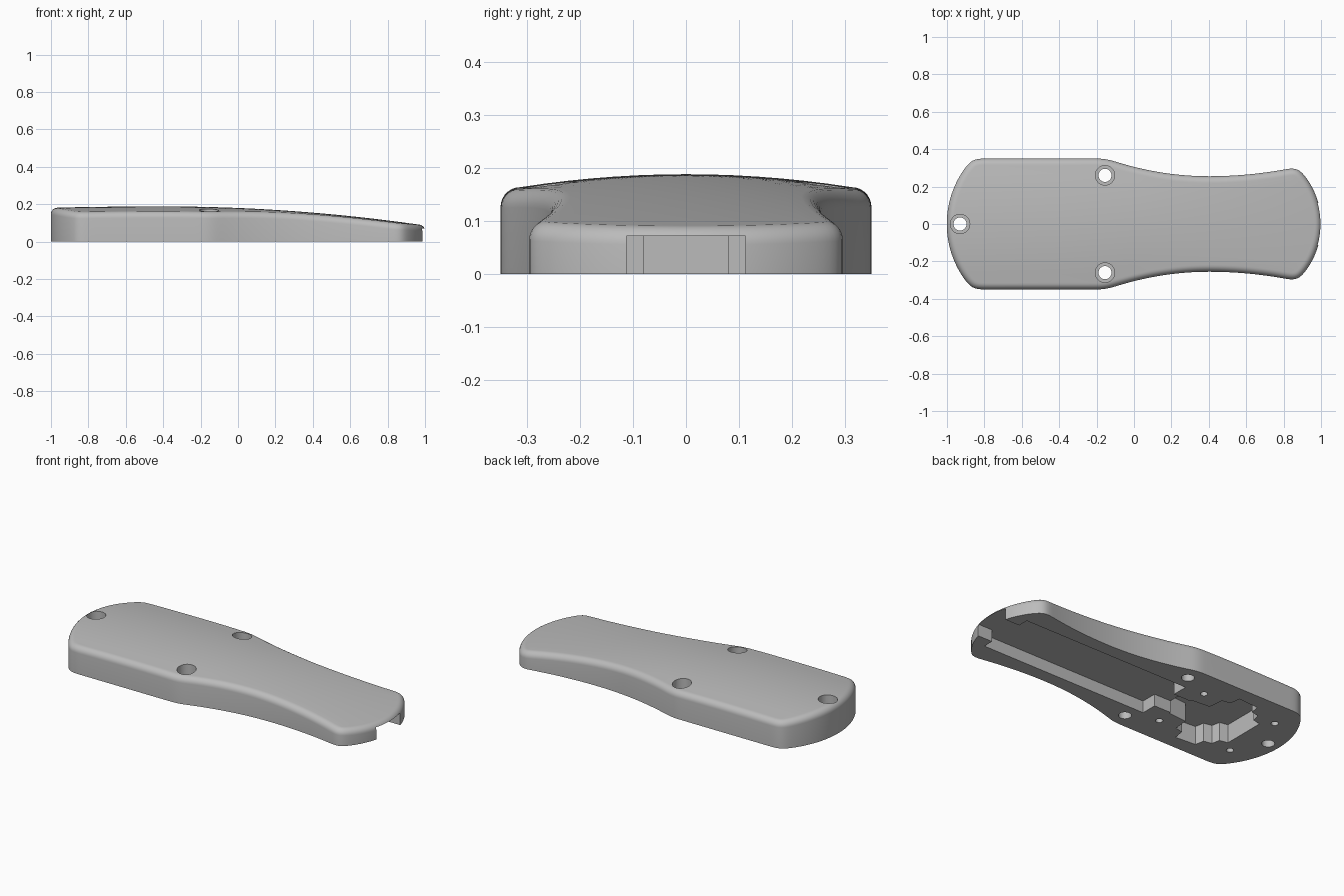
import bpy, bmesh, math
from mathutils import Vector

if "Cube" in bpy.data.objects:
    bpy.data.objects.remove(bpy.data.objects["Cube"])

grey = bpy.data.materials.new("light grey")
grey.use_nodes = True
colour = (0.5, 0.5, 0.5, 1)
grey.diffuse_color = colour
grey.node_tree.nodes["Principled BSDF"].inputs["Base Color"].default_value = colour

FILLET = 0.037


def new_object(name, bm):
    bmesh.ops.recalc_face_normals(bm, faces=bm.faces)
    mesh = bpy.data.meshes.new(name)
    bm.to_mesh(mesh)
    bm.free()
    mesh.materials.append(grey)
    ob = bpy.data.objects.new(name, mesh)
    bpy.context.collection.objects.link(ob)
    return ob


def end_arc(tip, depth, width):
    # Shallow arc from the tip on the centre line out to the half width
    radius = (width ** 2 + depth ** 2) / (2 * abs(depth))
    side = math.copysign(1, depth)
    top = math.asin(width / radius)
    return [Vector((tip + side * radius * (1 - math.cos(top * i / 40)),
                    radius * math.sin(top * i / 40))) for i in range(41)]


def waist(x):
    if x < 0.4:
        return 0.255 + 0.095 * ((0.4 - x) / 0.55) ** 2
    return 0.255 + 0.047 * ((x - 0.4) / 0.46) ** 2


def resample(points, count):
    lengths = [(b - a).length for a, b in zip(points, points[1:])]
    total, out, k, done = sum(lengths), [points[0]], 0, 0
    for i in range(1, count):
        target = total * i / count
        while done + lengths[k] < target:
            done += lengths[k]
            k += 1
        out.append(points[k].lerp(points[k + 1], (target - done) / lengths[k]))
    return out + [points[-1]]


def crown_height(x, y):
    # Long slope towards the narrow end, gentle crown across
    drop = 0.052 * (x + 0.4) ** 2 if x > -0.4 else 0.02 * (x + 0.4) ** 2
    fade = 1 - 0.7 * max(0, min(1, x))
    return 0.188 - drop - 0.25 * fade * y * y


# Half outline: wide end, straight flank, waist, narrow end
half = end_arc(-1.002, 0.14, 0.35) + [Vector((-0.15, 0.35))]
half += [Vector((x, waist(x))) for x in (-0.15 + 1.02 * i / 60 for i in range(1, 61))]
half += list(reversed(end_arc(1.002, -0.13, waist(0.87))))
COUNT = 150
half = resample(half, COUNT)
loop = half + [Vector((p.x, -p.y)) for p in reversed(half[1:-1])]
n = len(loop)
for _ in range(7):
    loop = [(loop[i - 1] + 2 * loop[i] + loop[(i + 1) % n]) / 4 for i in range(n)]
normals = []
for i in range(n):
    t = (loop[(i + 1) % n] - loop[i - 1]).normalized()
    normals.append(Vector((-t.y, t.x)))

# Body shell: bottom, walls, rolled edge, crowned top
bm = bmesh.new()
inner = [p - nrm * FILLET for p, nrm in zip(loop, normals)]
tops = [crown_height(p.x, p.y) for p in inner]
rings = [[bm.verts.new((p.x, p.y, 0)) for p in loop]]
STEPS = 7
for s in range(STEPS + 1):
    a = math.pi / 2 * s / STEPS
    inset = FILLET * (1 - math.cos(a))
    fall = FILLET * (1 - math.sin(a))
    rings.append([bm.verts.new((*(p - nrm * inset), z - fall))
                  for p, nrm, z in zip(loop, normals, tops)])
bm.faces.new(rings[0])
for low, high in zip(rings, rings[1:]):
    for i in range(n):
        j = (i + 1) % n
        bm.faces.new((low[i], low[j], high[j], high[i]))
ACROSS = 14
strips = []
for i in range(1, COUNT):
    left, right = rings[-1][i], rings[-1][n - i]
    row = [left]
    for k in range(1, ACROSS):
        x, y, _ = left.co.lerp(right.co, k / ACROSS)
        row.append(bm.verts.new((x, y, crown_height(x, y))))
    strips.append(row + [right])
for a, b in zip(strips, strips[1:]):
    for k in range(ACROSS):
        bm.faces.new((a[k], b[k], b[k + 1], a[k + 1]))
for tip, row in ((rings[-1][0], strips[0]), (rings[-1][COUNT], strips[-1])):
    for k in range(ACROSS):
        bm.faces.new((tip, row[k], row[k + 1]))
body = new_object("handle_shell", bm)


def cut(outline, z0, z1):
    # Subtract an upright prism from the body
    c = bmesh.new()
    face = c.faces.new([c.verts.new((x, y, z0)) for x, y in outline])
    grown = bmesh.ops.extrude_face_region(c, geom=[face])["geom"]
    bmesh.ops.translate(c, vec=(0, 0, z1 - z0),
                        verts=[v for v in grown if isinstance(v, bmesh.types.BMVert)])
    cutter = new_object("cutter", c)
    cutter.hide_render = True
    mod = body.modifiers.new("cut", "BOOLEAN")
    mod.operation, mod.solver, mod.object = "DIFFERENCE", "EXACT", cutter
    bpy.context.view_layer.update()
    graph = bpy.context.evaluated_depsgraph_get()
    mesh = bpy.data.meshes.new_from_object(body.evaluated_get(graph))
    body.modifiers.clear()
    body.data = mesh
    bpy.data.objects.remove(cutter)


def circle(x, y, r, sides=32):
    return [(x + r * math.cos(math.tau * i / sides), y + r * math.sin(math.tau * i / sides))
            for i in range(sides)]


def mirrored(points):
    return points + [(x, -y) for x, y in reversed(points)]


# Long channel with its open end, joined to the stepped pocket
cut(mirrored([(-0.21, 0.175), (0.89, 0.175), (0.89, 0.112), (1.1, 0.112)][::-1]), -0.1, 0.071)
cut(mirrored([(-0.2, 0.08), (-0.34, 0.08)]), -0.1, 0.071)
cut(mirrored([(-0.32, 0.09), (-0.44, 0.1), (-0.45, 0.19), (-0.5, 0.2), (-0.51, 0.265),
              (-0.64, 0.255), (-0.65, 0.2), (-0.7, 0.19), (-0.71, 0.14), (-0.76, 0.13)]),
    -0.1, 0.11)

# Counterbored screw holes and blind peg holes
for x, y in ((-0.93, 0), (-0.155, 0.26), (-0.155, -0.26)):
    cut(circle(x, y, 0.035), -0.1, 0.3)
    cut(circle(x, y, 0.052), 0.09, 0.3)
for x in (-0.33, -0.82):
    for y in (0.185, -0.185):
        cut(circle(x, y, 0.02, 20), -0.1, 0.08)

# Smooth rolled surfaces with crisp cut edges
bpy.ops.object.select_all(action="DESELECT")
body.select_set(True)
bpy.context.view_layer.objects.active = body
bpy.ops.object.shade_smooth_by_angle(angle=math.radians(30))
